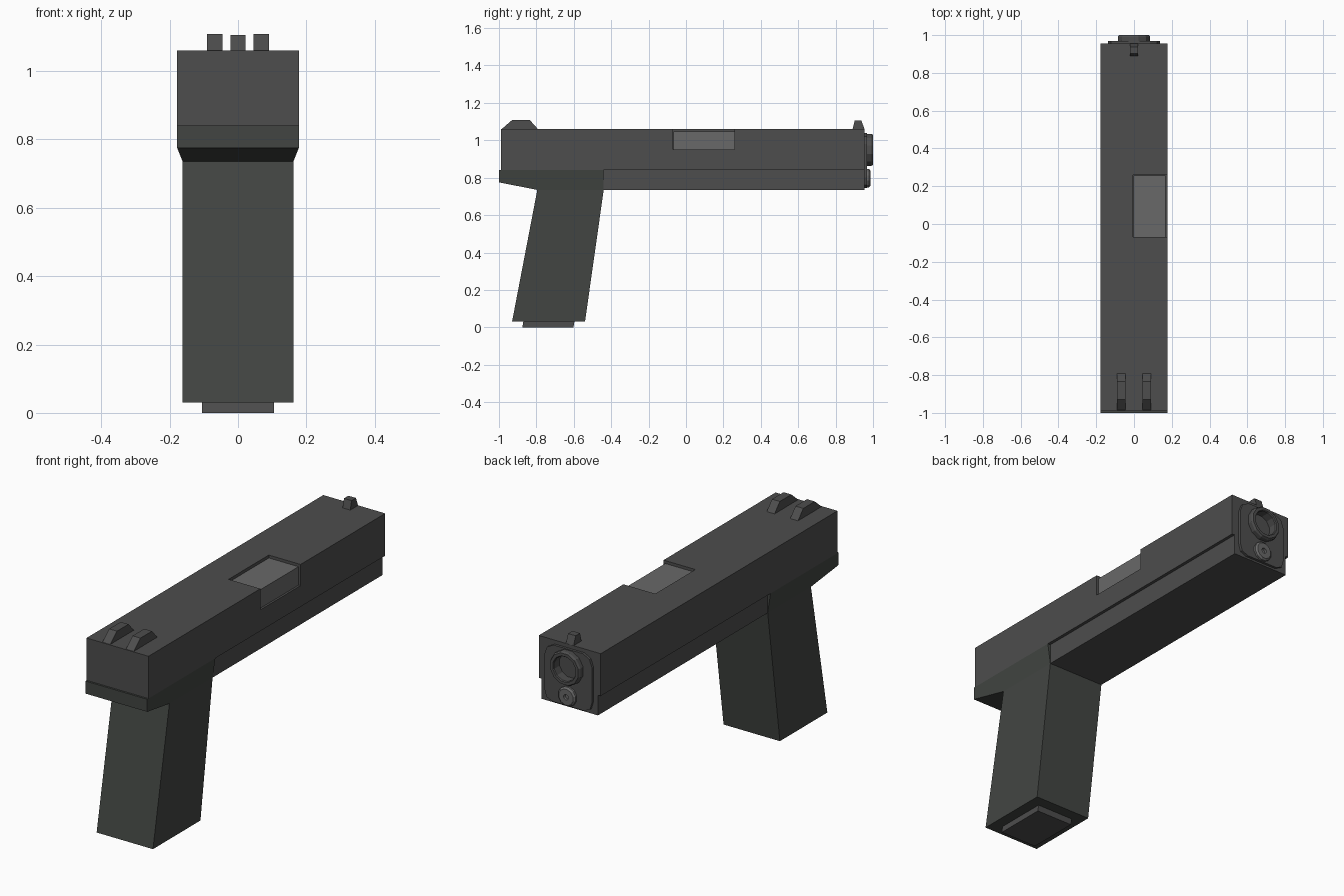
import bpy, bmesh
from math import cos, sin, pi

if "Cube" in bpy.data.objects:
    bpy.data.objects.remove(bpy.data.objects["Cube"])


def material(name, rgb):
    m = bpy.data.materials.new(name)
    m.diffuse_color = (*rgb, 1)
    m.use_nodes = True
    m.node_tree.nodes["Principled BSDF"].inputs["Base Color"].default_value = m.diffuse_color
    return m


DARK = material("dark_metal", (0.075, 0.075, 0.075))
POLYMER = material("polymer", (0.055, 0.06, 0.055))
STEEL = material("light_steel", (0.14, 0.14, 0.14))


def finish(name, bm, mat):
    bmesh.ops.recalc_face_normals(bm, faces=bm.faces)
    me = bpy.data.meshes.new(name)
    bm.to_mesh(me)
    bm.free()
    ob = bpy.data.objects.new(name, me)
    bpy.context.collection.objects.link(ob)
    if mat:
        me.materials.append(mat)
    return ob


def side_profile(name, pts, x0, x1, mat):
    """Extrude a (y, z) outline from x0 to x1."""
    bm = bmesh.new()
    a = [bm.verts.new((x0, y, z)) for y, z in pts]
    b = [bm.verts.new((x1, y, z)) for y, z in pts]
    bm.faces.new(a)
    bm.faces.new(b)
    for i in range(len(pts)):
        j = (i + 1) % len(pts)
        bm.faces.new((a[i], a[j], b[j], b[i]))
    return finish(name, bm, mat)


def box(name, x, y, z, mat):
    return side_profile(name, [(y[0], z[0]), (y[1], z[0]), (y[1], z[1]), (y[0], z[1])], x[0], x[1], mat)


def lathe(name, profile, cz, sides, mat):
    """Revolve (radius, y) points about a y-axis line at height cz."""
    bm = bmesh.new()
    rings = []
    for r, y in profile:
        rings.append([bm.verts.new((r * cos(2 * pi * (i + .5) / sides), y,
                                    cz + r * sin(2 * pi * (i + .5) / sides))) for i in range(sides)])
    for p, q in zip(rings, rings[1:]):
        for i in range(sides):
            j = (i + 1) % sides
            bm.faces.new((p[i], p[j], q[j], q[i]))
    bm.faces.new(rings[0])
    bm.faces.new(rings[-1])
    return finish(name, bm, mat)


def cut(ob, cutter):
    cutter.hide_render = True
    cutter.hide_set(True)
    m = ob.modifiers.new("cut", "BOOLEAN")
    m.operation = "DIFFERENCE"
    m.solver = "EXACT"
    m.object = cutter


# Slide with ejection port notch
slide = box("slide", (-.178, .178), (-.99, .955), (.84, 1.06), DARK)
cut(slide, box("port_cutter", (-.005, .3), (-.07, .26), (.95, 1.2), None))
box("chamber_block", (-.003, .167), (-.068, .258), (.945, 1.046), STEEL)

# Front and rear frame; the rear tapers inward at its lower edge
box("front_frame", (-.162, .162), (-.44, .955), (.735, .84), DARK)
rear = side_profile("rear_frame", [(-1, .84), (-1, .775), (-.795, .735), (-.44, .735), (-.44, .84)],
                    -.178, .178, POLYMER)
for v in rear.data.vertices:
    if v.co.z < .74:
        v.co.x *= .162 / .178

# Raked grip and magazine base
side_profile("grip", [(-.795, .735), (-.93, .03), (-.54, .03), (-.44, .735)], -.162, .162, POLYMER)
side_profile("magazine_base", [(-.87, .03), (-.875, 0), (-.602, 0), (-.597, .03)], -.105, .105, DARK)

# Chamfered muzzle plate
bm = bmesh.new()
half = [(.09, .745), (.125, .76), (.137, .80), (.137, .98), (.122, 1.02), (.085, 1.04)]
outline = half + [(-x, z) for x, z in reversed(half)]
face = bm.faces.new([bm.verts.new((x, .95, z)) for x, z in outline])
ext = bmesh.ops.extrude_face_region(bm, geom=[face], use_keep_orig=True)
for v in [g for g in ext["geom"] if isinstance(g, bmesh.types.BMVert)]:
    v.co.y = .968
plate = finish("muzzle_plate", bm, DARK)

# Hollow barrel and guide rod
bore = lathe("bore_cutter", [(.075, .6), (.075, 1.1)], .949, 12, None)
cut(slide, bore)
cut(plate, bore)
lathe("barrel", [(.064, .62), (.064, .995), (.068, 1), (.083, 1), (.089, .99), (.089, .95)], .949, 12, DARK)
lathe("guide_rod", [(.014, .972), (.014, .986), (.042, .986), (.051, .978), (.051, .95)], .798, 12, STEEL)

# Sights
side_profile("front_sight", [(.89, 1.058), (.955, 1.058), (.938, 1.105), (.902, 1.105)], -.022, .022, DARK)
for side, s in (("left", -1), ("right", 1)):
    side_profile(side + "_rear_sight",
                 [(-.988, 1.058), (-.93, 1.108), (-.835, 1.108), (-.79, 1.058)], s * .045, s * .09, DARK)
